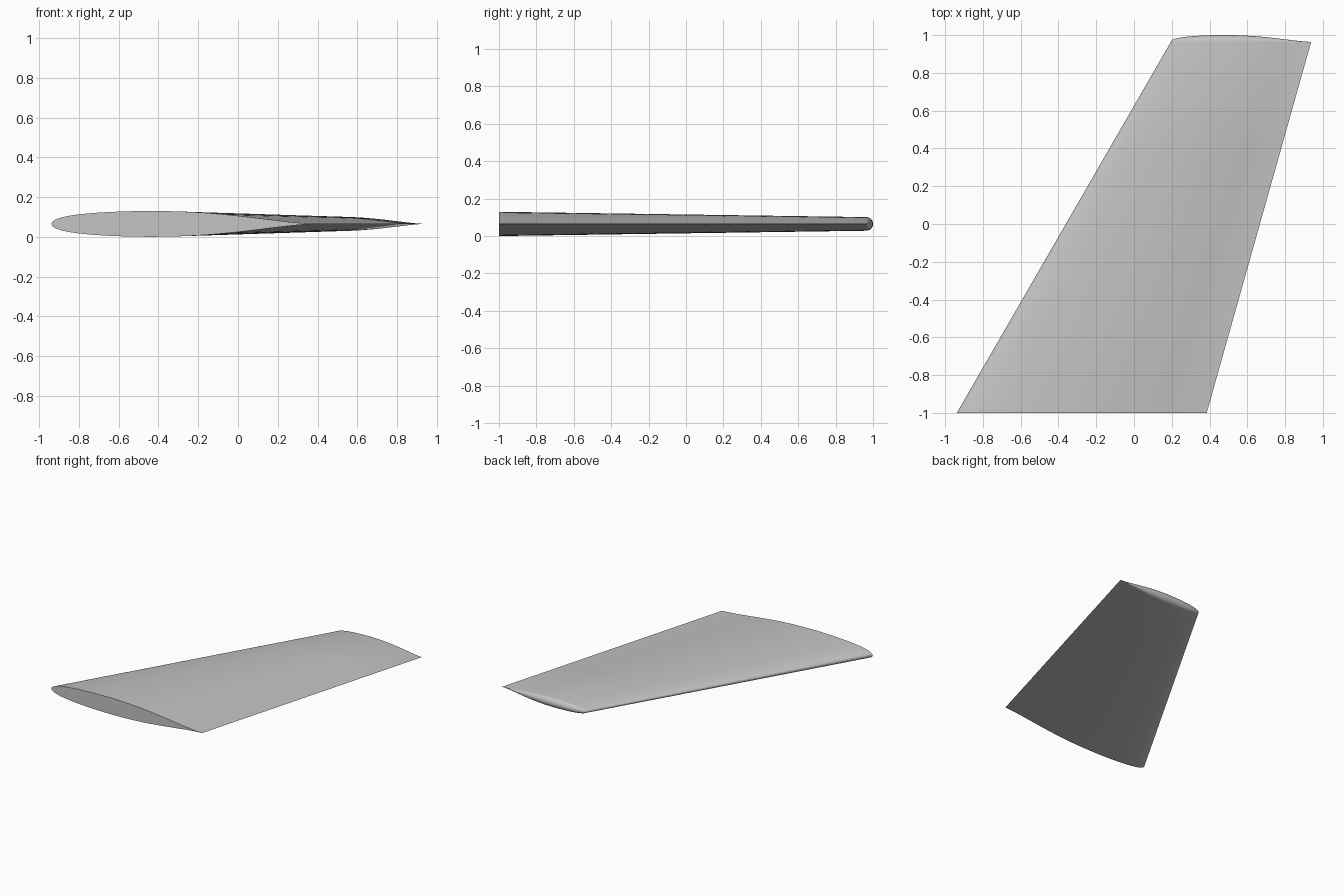
import bpy
import bmesh
import math

cube = bpy.data.objects.get("Cube")
if cube:
    bpy.data.objects.remove(cube, do_unlink=True)

MID_Z = 0.065
ROOT_Y, TIP_Y = -1.0, 0.964
ROOT_X, TIP_X = (-0.938, 0.385), (0.195, 0.938)   # leading and trailing edge
STATIONS, SPANS, CAP_STEPS = 40, 4, 12


def half_thickness(t):
    """Symmetric aerofoil with a round nose and a slim tail, per unit chord."""
    base = 0.148 * math.sqrt(t) - 0.11059 * t + 0.02064 * t**2 - 0.05805 * t**3
    return max(0.0, base - 0.33 * t**2 * (1 - t) * (t - 0.38)**2)


chord = [(1 - math.cos(math.pi * i / STATIONS)) / 2 for i in range(STATIONS + 1)]


def section(bm, f, angle):
    """Row of points along the chord at span fraction f, turned about the chord."""
    lead = ROOT_X[0] + f * (TIP_X[0] - ROOT_X[0])
    trail = ROOT_X[1] + f * (TIP_X[1] - ROOT_X[1])
    y = ROOT_Y + f * (TIP_Y - ROOT_Y)
    row = []
    for t in chord:
        h = half_thickness(t) * (trail - lead)
        row.append(bm.verts.new((lead + t * (trail - lead),
                                 y + h * math.sin(angle),
                                 MID_Z + h * math.cos(angle))))
    return row


def skin(bm, rows):
    for a, b in zip(rows, rows[1:]):
        for i in range(STATIONS):
            bm.faces.new((a[i], a[i + 1], b[i + 1], b[i]))


bm = bmesh.new()

# Upper skin, rounded tip and lower skin form one continuous sheet
rows = [section(bm, s / SPANS, 0) for s in range(SPANS)]
rows += [section(bm, 1, math.pi * j / CAP_STEPS) for j in range(CAP_STEPS + 1)]
rows += [section(bm, s / SPANS, math.pi) for s in reversed(range(SPANS))]
skin(bm, rows)

# Flat root face
bm.faces.new(rows[0] + rows[-1][-2:0:-1])

bmesh.ops.remove_doubles(bm, verts=bm.verts, dist=0.00002)
bmesh.ops.recalc_face_normals(bm, faces=bm.faces)
mesh = bpy.data.meshes.new("wing")
bm.to_mesh(mesh)
bm.free()
wing = bpy.data.objects.new("wing", mesh)
bpy.context.collection.objects.link(wing)

# Colour
grey = bpy.data.materials.new("light grey")
grey.use_nodes = True
colour = (0.55, 0.55, 0.55, 1)
grey.diffuse_color = colour
grey.node_tree.nodes["Principled BSDF"].inputs["Base Color"].default_value = colour
mesh.materials.append(grey)

# Smooth skin with crisp root and trailing edges
bpy.ops.object.select_all(action="DESELECT")
wing.select_set(True)
bpy.context.view_layer.objects.active = wing
bpy.ops.object.shade_smooth_by_angle(angle=math.radians(40))


def on_trailing_edge(v):
    f = (v.co.y - ROOT_Y) / (TIP_Y - ROOT_Y)
    return abs(v.co.x - ROOT_X[1] - f * (TIP_X[1] - ROOT_X[1])) < 0.0001


for edge in mesh.edges:
    if all(on_trailing_edge(mesh.vertices[i]) for i in edge.vertices):
        edge.use_edge_sharp = True
